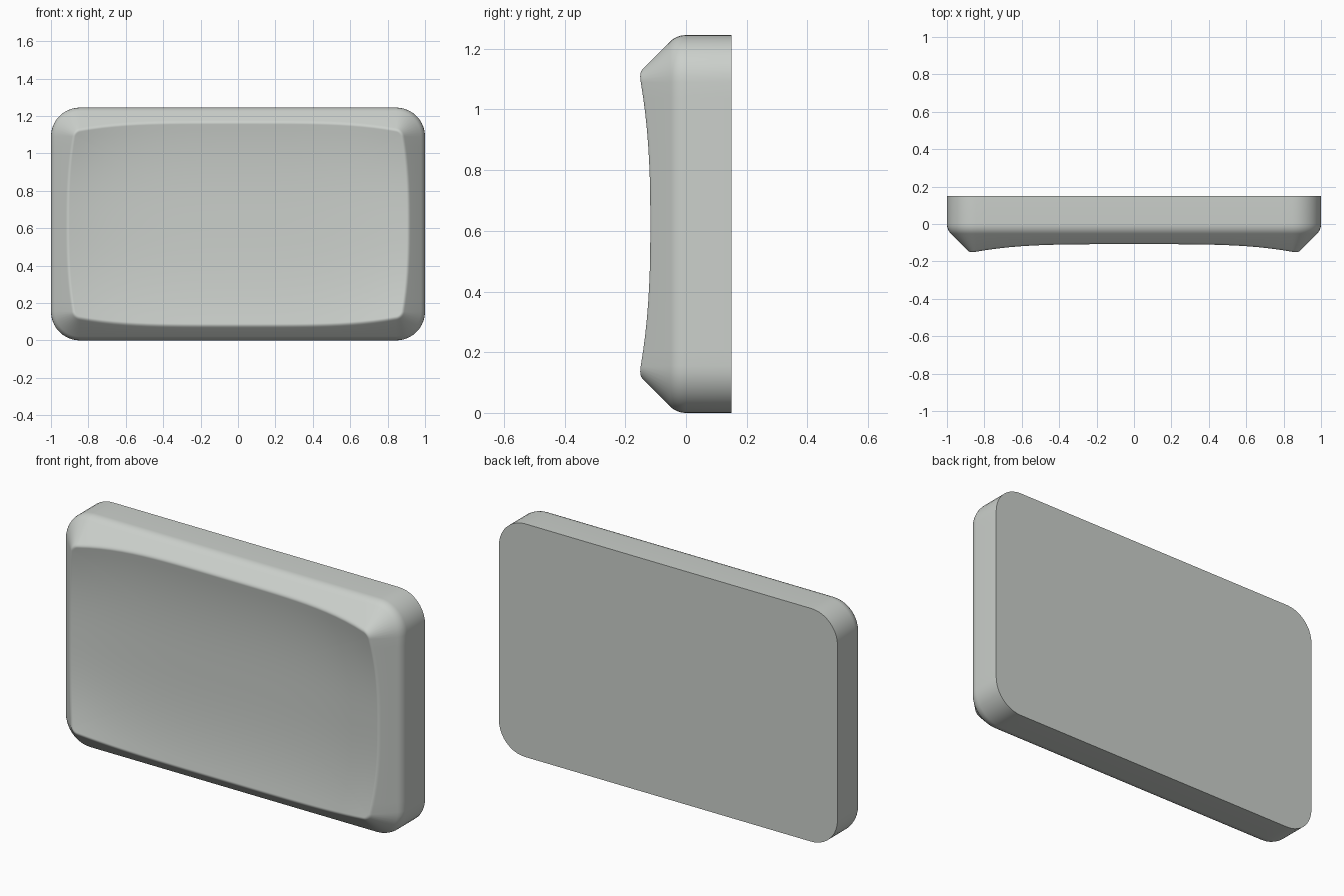
import bpy, bmesh, math
from mathutils import Vector

cube = bpy.data.objects.get("Cube")
if cube:
    bpy.data.objects.remove(cube, do_unlink=True)

HALF_W, HALF_H, BACK = 1.0, 0.6225, 0.15
RADIUS = 0.155          # outline corner radius
CHAMFER = 0.031         # depth at which the 45 degree chamfer meets the wall
FILLET = 0.03           # tangent length of the wall-to-chamfer fillet
SOFT = 0.012            # width of the softened rim


def dish(p):
    """Forward depth of the hollow front surface."""
    u, v = abs(p.x) ** 4, abs(p.y) ** 2.6
    return 0.0726 + 0.0676 * u + 0.18 * v + 0.154 * u * v


def soft_min(a, b):
    h = max(SOFT - abs(a - b), 0) / SOFT
    return min(a, b) - h * h * SOFT / 4


def outline():
    """Columns around the rounded rectangle: (corner-centre point, outward normal)."""
    cx, cz = HALF_W - RADIUS, HALF_H - RADIUS
    centres = [Vector((cx, cz)), Vector((-cx, cz)), Vector((-cx, -cz)), Vector((cx, -cz))]
    cols = []
    for i, c in enumerate(centres):
        for k in range(11):
            a = math.pi / 2 * (i + k / 10)
            cols.append((c, Vector((math.cos(a), math.sin(a)))))
        n = 28 if i % 2 == 0 else 18
        side = cols[-1][1]
        for k in range(1, n):
            cols.append((c.lerp(centres[(i + 1) % 4], k / n), side))
    return cols


def column(q, n):
    """Points from the back edge over the chamfer and rim to the dish centre."""
    at = lambda t: q + n * (RADIUS - t)
    pts = [(at(0), -BACK)]
    # Fillet between wall and chamfer
    r = FILLET / math.tan(math.pi / 8)
    for k in range(7):
        a = math.pi / 4 * k / 6
        pts.append((at(r * (1 - math.cos(a))), CHAMFER - FILLET + r * math.sin(a)))
    # Softened rim where chamfer and dish cross
    t = 0.1
    for _ in range(30):
        t = dish(at(t)) - CHAMFER
    for k in range(-4, 5):
        s = t + SOFT * k / 4
        pts.append((at(s), soft_min(s + CHAMFER, dish(at(s)))))
    # Dish
    edge = at(t + SOFT)
    for k in range(1, 16):
        p = edge * (1 - k / 16)
        pts.append((p, dish(p)))
    return [(p.x, -d, p.y + HALF_H) for p, d in pts]


# Panel body: rounded slab with chamfered front and hollow face
bm = bmesh.new()
cols = [[bm.verts.new(v) for v in column(q, n)] for q, n in outline()]
centre = bm.verts.new((0, -dish(Vector((0, 0))), HALF_H))
for i, a in enumerate(cols):
    b = cols[(i + 1) % len(cols)]
    for j in range(len(a) - 1):
        bm.faces.new((a[j], b[j], b[j + 1], a[j + 1]))
    bm.faces.new((a[-1], b[-1], centre))
bm.faces.new([c[0] for c in cols])      # flat back
bmesh.ops.recalc_face_normals(bm, faces=bm.faces)

mesh = bpy.data.meshes.new("dished_panel")
bm.to_mesh(mesh)
bm.free()
panel = bpy.data.objects.new("dished_panel", mesh)
bpy.context.collection.objects.link(panel)

# Pale grey material
mat = bpy.data.materials.new("pale_grey")
mat.use_nodes = True
color = (0.60, 0.63, 0.60, 1)
mat.diffuse_color = color
bsdf = next(n for n in mat.node_tree.nodes if n.type == "BSDF_PRINCIPLED")
bsdf.inputs["Base Color"].default_value = color
mesh.materials.append(mat)

bpy.ops.object.select_all(action="DESELECT")
panel.select_set(True)
bpy.context.view_layer.objects.active = panel
bpy.ops.object.shade_smooth_by_angle(angle=math.radians(40))
